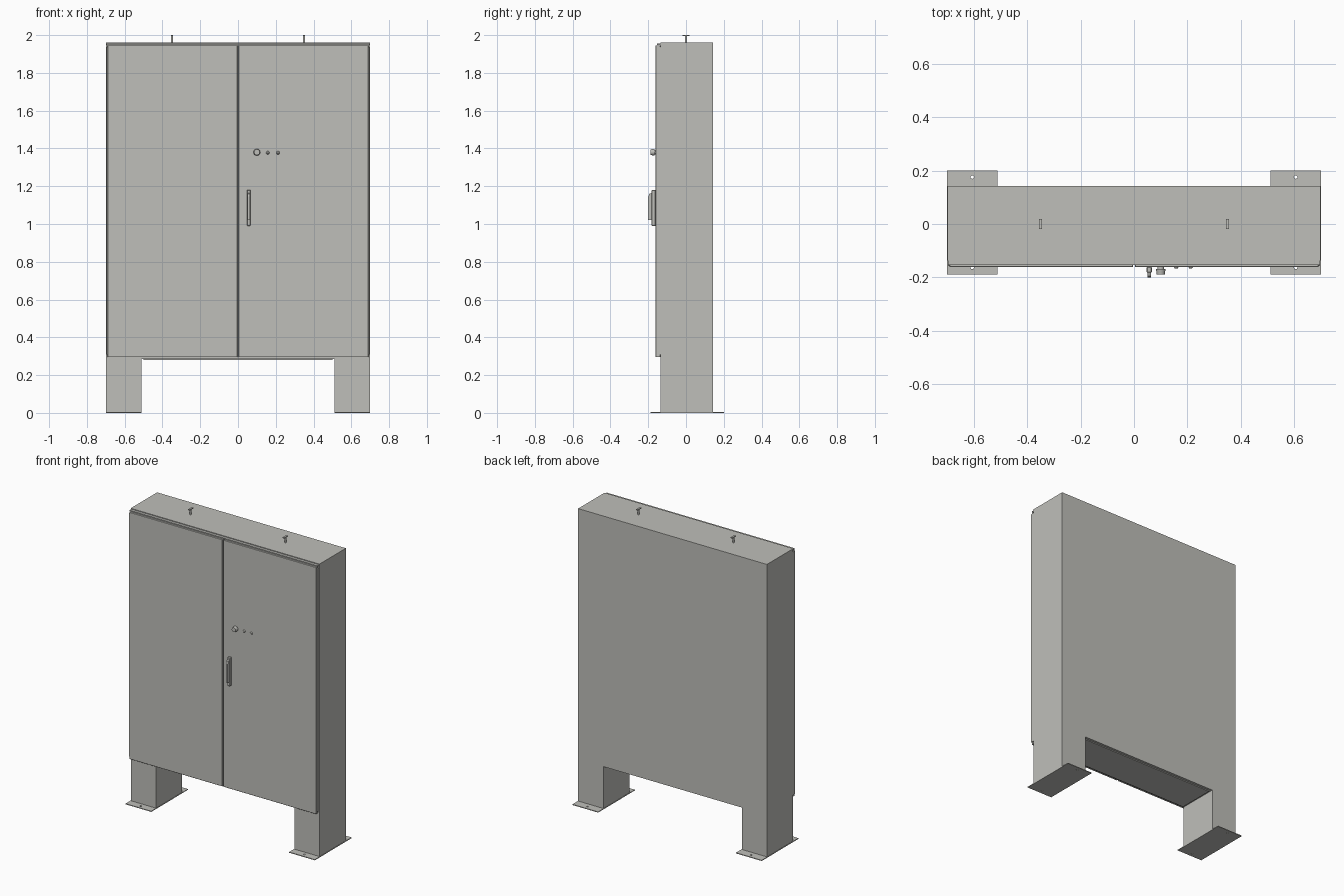
import bpy
import bmesh
from mathutils import Matrix, Vector

cube = bpy.data.objects.get("Cube")
if cube:
    bpy.data.objects.remove(cube, do_unlink=True)

paint = bpy.data.materials.new("light grey paint")
paint.use_nodes = True
grey = (0.52, 0.52, 0.49, 1)
paint.diffuse_color = grey
paint.node_tree.nodes["Principled BSDF"].inputs["Base Color"].default_value = grey


def finish(name, bm):
    bmesh.ops.recalc_face_normals(bm, faces=bm.faces)
    mesh = bpy.data.meshes.new(name)
    bm.to_mesh(mesh)
    bm.free()
    mesh.materials.append(paint)
    obj = bpy.data.objects.new(name, mesh)
    bpy.context.collection.objects.link(obj)
    return obj


def box(name, x, y, z, bevel=0):
    """Box from (min, max) ranges, with an optional chamfer."""
    bm = bmesh.new()
    size = [r[1] - r[0] for r in (x, y, z)]
    centre = [(r[0] + r[1]) / 2 for r in (x, y, z)]
    bmesh.ops.create_cube(bm, size=1, matrix=Matrix.Translation(centre) @ Matrix.Diagonal((*size, 1)))
    if bevel:
        bmesh.ops.bevel(bm, geom=bm.edges[:], offset=bevel, segments=1, affect="EDGES")
    return finish(name, bm)


def prism(name, points, offset):
    """Closed outline pushed along an offset vector."""
    bm = bmesh.new()
    face = bm.faces.new([bm.verts.new(p) for p in points])
    ext = bmesh.ops.extrude_face_region(bm, geom=[face])
    moved = [v for v in ext["geom"] if isinstance(v, bmesh.types.BMVert)]
    bmesh.ops.translate(bm, verts=moved, vec=Vector(offset))
    return finish(name, bm)


def rod(name, centre, r1, r2, depth, axis="Z", sides=24):
    """Round part along Z, or along Y with r2 at its front end."""
    bm = bmesh.new()
    turn = Matrix.Rotation(1.570796, 4, "X") if axis == "Y" else Matrix()
    bmesh.ops.create_cone(bm, cap_ends=True, segments=sides, radius1=r1, radius2=r2,
                          depth=depth, matrix=Matrix.Translation(centre) @ turn)
    obj = finish(name, bm)
    bpy.ops.object.select_all(action="DESELECT")
    obj.select_set(True)
    bpy.context.view_layer.objects.active = obj
    bpy.ops.object.shade_smooth_by_angle()
    return obj


W, LEG = 0.698, 0.512
FRONT, BACK, TOP, UNDER = -0.136, 0.142, 1.96, 0.285

# Cabinet shell and its two hollow-looking legs, one continuous outline
outline = [(-W, 0.004), (-LEG, 0.004), (-LEG, UNDER), (LEG, UNDER),
           (LEG, 0.004), (W, 0.004), (W, TOP), (-W, TOP)]
prism("cabinet_body", [(x, FRONT, z) for x, z in outline], (0, BACK - FRONT, 0))
box("bottom_plate", (-0.5, 0.5), (-0.125, 0.125), (0.279, UNDER))
box("top_drip_lip", (-W + 0.003, W - 0.003), (-0.154, FRONT), (1.948, 1.955))

for side, s in (("left", 1), ("right", -1)):
    # Door panel with its folded outer edge
    box(f"{side}_door", sorted((s * 0.003, s * 0.69)), (-0.161, FRONT), (0.295, 1.946), 0.002)
    box(f"{side}_door_flange", sorted((s * 0.688, s * 0.696)), (-0.158, FRONT), (0.31, 1.936))

    # Foot plate with two anchor holes
    foot = box(f"{side}_foot", sorted((s * 0.51, s * 0.7)), (-0.188, 0.2), (0, 0.005))
    for y in (-0.163, 0.175):
        cutter = rod("hole_cutter", (s * 0.605, y, 0), 0.006, 0.006, 0.05)
        cutter.hide_render = True
        mod = foot.modifiers.new("hole", "BOOLEAN")
        mod.object = cutter
        mod.solver = "EXACT"
        bpy.context.view_layer.objects.active = foot
        bpy.ops.object.modifier_apply(modifier=mod.name)
        bpy.data.objects.remove(cutter, do_unlink=True)

    # Lifting bolt with a crossbar
    rod(f"{side}_lifting_bolt", (s * 0.35, 0, 1.977), 0.006, 0.006, 0.038)
    box(f"{side}_lifting_bar", (s * 0.35 - 0.006, s * 0.35 + 0.006), (-0.019, 0.019), (1.994, 2.0))

# Door handle: base plate and raised grip
box("handle_base", (0.047, 0.067), (-0.182, -0.16), (0.99, 1.18), 0.003)
grip = [(-0.18, 1.02), (-0.2, 1.02), (-0.2, 1.145), (-0.194, 1.16), (-0.18, 1.165)]
prism("handle_grip", [(0.05, y, z) for y, z in grip], (0.014, 0, 0))

# Selector knob and two low buttons
rod("knob_collar", (0.1, -0.165, 1.38), 0.012, 0.012, 0.01, "Y")
rod("knob", (0.1, -0.178, 1.38), 0.018, 0.015, 0.02, "Y")
for i, x in enumerate((0.158, 0.212)):
    rod(f"button_{i + 1}", (x, -0.163, 1.377), 0.01, 0.005, 0.007, "Y")
